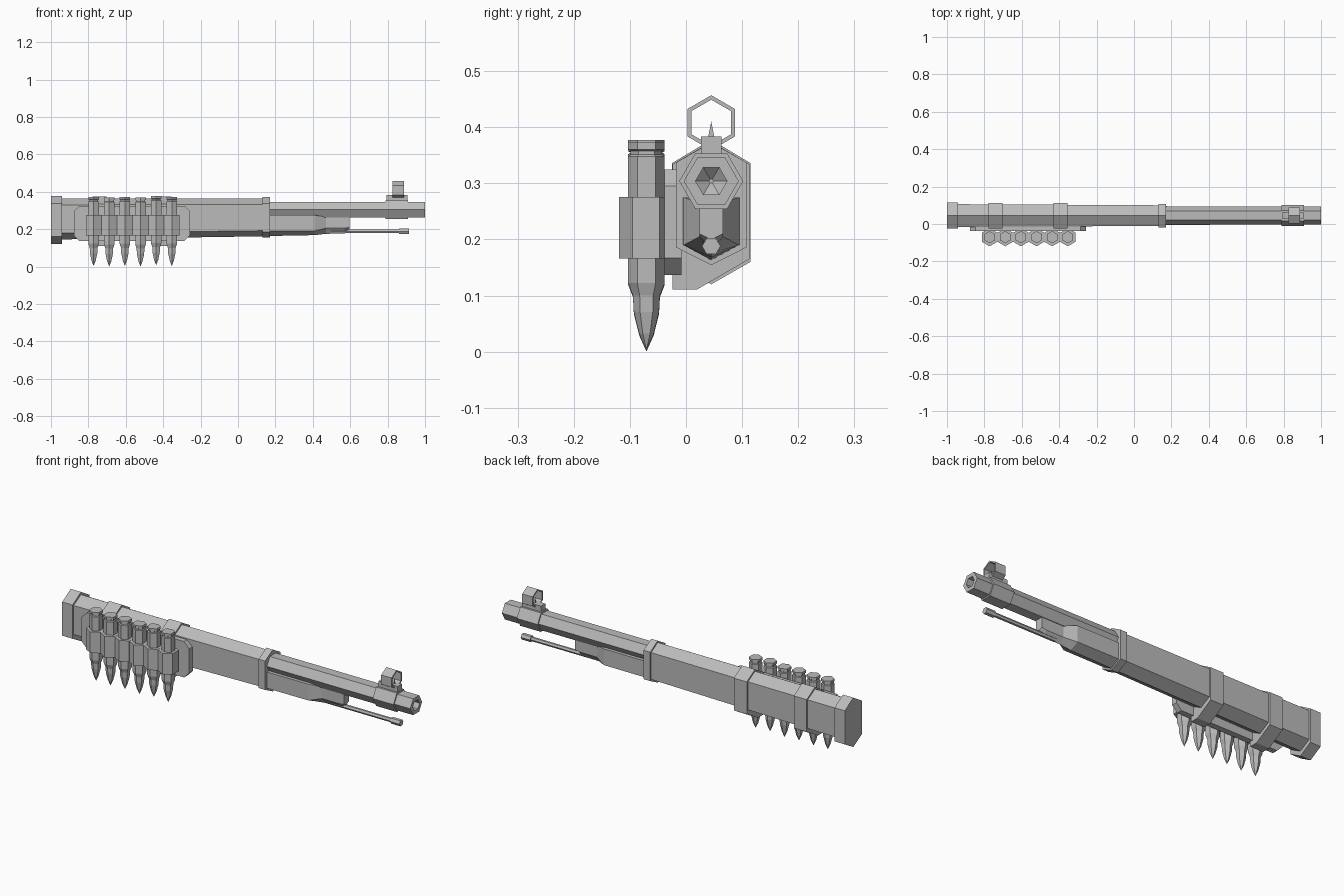
import bpy, bmesh, math
from mathutils import Vector

cube = bpy.data.objects.get("Cube")
if cube:
    bpy.data.objects.remove(cube, do_unlink=True)

grey = bpy.data.materials.new("plain_grey")
grey.use_nodes = True
COLOUR = (0.5, 0.5, 0.5, 1)
grey.diffuse_color = COLOUR
grey.node_tree.nodes["Principled BSDF"].inputs["Base Color"].default_value = COLOUR

MID = 0.045    # y of the bore line
BORE = 0.304   # z of the bore line


def loft(name, rings, loop=False):
    """Skin a list of equal-length point rings; loop joins last to first."""
    bm = bmesh.new()
    rows = [[bm.verts.new(p) for p in ring] for ring in rings]
    n = len(rows[0])
    pairs = list(zip(rows, rows[1:]))
    if loop:
        pairs.append((rows[-1], rows[0]))
    else:
        bm.faces.new(rows[0])
        bm.faces.new(rows[-1])
    for a, b in pairs:
        for i in range(n):
            j = (i + 1) % n
            bm.faces.new((a[i], a[j], b[j], b[i]))
    bmesh.ops.remove_doubles(bm, verts=bm.verts, dist=1e-5)
    bmesh.ops.recalc_face_normals(bm, faces=bm.faces)
    mesh = bpy.data.meshes.new(name)
    bm.to_mesh(mesh)
    bm.free()
    mesh.materials.append(grey)
    obj = bpy.data.objects.new(name, mesh)
    bpy.context.collection.objects.link(obj)
    return obj


def section(x, outline):
    return [Vector((x, y, z)) for y, z in outline]


def hex_x(x, r, z, turn=0):
    """Hexagon across the x axis; turn 0 puts corners at the sides."""
    angles = [math.radians(60 * i + turn) for i in range(6)]
    return [Vector((x, MID + r * math.cos(a), z + r * math.sin(a))) for a in angles]


def hex_z(x, y, z, r):
    angles = [math.radians(60 * i + 30) for i in range(6)]
    return [Vector((x + r * math.cos(a), y + r * math.sin(a), z)) for a in angles]


def tall_hex(x, half, top, shoulder, hip, bottom):
    return section(x, [(MID, top), (MID + half, shoulder), (MID + half, hip),
                       (MID, bottom), (MID - half, hip), (MID - half, shoulder)])


def keel(x, half, top, hip, bottom):
    return section(x, [(MID - half, top), (MID + half, top), (MID + half, hip),
                       (MID, bottom), (MID - half, hip)])


def box(name, x0, x1, y0, y1, z0, z1):
    outline = [(y0, z0), (y1, z0), (y1, z1), (y0, z1)]
    return loft(name, [section(x0, outline), section(x1, outline)])


# Stock, butt plate and front band
loft("stock", [tall_hex(-0.95, 0.061, 0.364, 0.33, 0.178, 0.145),
               tall_hex(0.15, 0.055, 0.364, 0.332, 0.192, 0.162)])
butt = (0.07, 0.378, 0.336, 0.16, 0.12)
loft("butt_plate", [tall_hex(-1.0, *butt), tall_hex(-0.94, *butt)])
band = (0.063, 0.373, 0.337, 0.186, 0.154)
loft("front_band", [tall_hex(0.132, *band), tall_hex(0.17, *band)])

# Forend narrowing to a slim nose
loft("forend", [keel(0.15, 0.05, 0.275, 0.19, 0.163),
                keel(0.41, 0.049, 0.275, 0.19, 0.168),
                keel(0.47, 0.021, 0.265, 0.205, 0.175),
                keel(0.57, 0.021, 0.264, 0.205, 0.177),
                keel(0.597, 0.021, 0.264, 0.21, 0.2)])

# Barrel with a tapered bore, and the rod beneath it
loft("barrel", [hex_x(0.1, 0.049, BORE), hex_x(1.0, 0.049, BORE),
                hex_x(1.0, 0.028, BORE), hex_x(0.95, 0.028, BORE),
                hex_x(0.93, 0.004, BORE)])
rod = 0.188
loft("cleaning_rod", [hex_x(0.5, 0.011, rod), hex_x(0.86, 0.011, rod),
                      hex_x(0.86, 0.0165, rod), hex_x(0.914, 0.0165, rod)])

# Front sight: collar, block, blade and hexagonal hood
loft("sight_collar", [hex_x(0.788, 0.057, BORE), hex_x(0.908, 0.057, BORE)])
box("sight_block", 0.795, 0.905, MID - 0.018, MID + 0.018, 0.34, 0.383)
loft("sight_blade", [section(x, [(MID - 0.006, 0.38), (MID + 0.006, 0.38), (MID, 0.41)])
                     for x in (0.84, 0.875)])
HOOD = 0.408
loft("sight_hood", [hex_x(0.827, 0.049, HOOD, 30), hex_x(0.887, 0.049, HOOD, 30),
                    hex_x(0.887, 0.041, HOOD, 30), hex_x(0.827, 0.041, HOOD, 30)], loop=True)

# Straps wrapping the stock
wrap = [(-0.024, 0.334), (MID, 0.374), (0.113, 0.334), (0.113, 0.165), (0.02, 0.111), (-0.024, 0.111)]
for name, x in (("rear_strap", -0.778), ("forward_strap", -0.431)):
    loft(name, [section(x, wrap), section(x + 0.075, wrap)])

# Carrier plate with clipped corners
x0, x1, z0, z1, c = -0.878, -0.256, 0.137, 0.325, 0.03
plate = [(x0 + c, z0), (x1 - c, z0), (x1, z0 + c), (x1, z1 - c),
         (x1 - c, z1), (x0 + c, z1), (x0, z1 - c), (x0, z0 + c)]
loft("carrier_plate", [[Vector((x, y, z)) for x, z in plate] for y in (-0.038, -0.008)])

# Cartridges, nose down, each in a hexagonal loop
profile = [(0.373, 0.0325), (0.36, 0.0325), (0.358, 0.028), (0.351, 0.028), (0.348, 0.0325),
           (0.122, 0.0325), (0.1, 0.024), (0.071, 0.0225), (0.032, 0.013), (0.003, 0)]
drops = [0, -0.003, 0, -0.003, 0.004, 0]
for i, dz in enumerate(drops):
    x = -0.772 + 0.0836 * i
    loft(f"cartridge_{i + 1}", [hex_z(x, -0.0705, z + dz, r) for z, r in profile])
    loft(f"cartridge_loop_{i + 1}", [hex_z(x, -0.071, z, 0.048) for z in (0.166, 0.276)])
